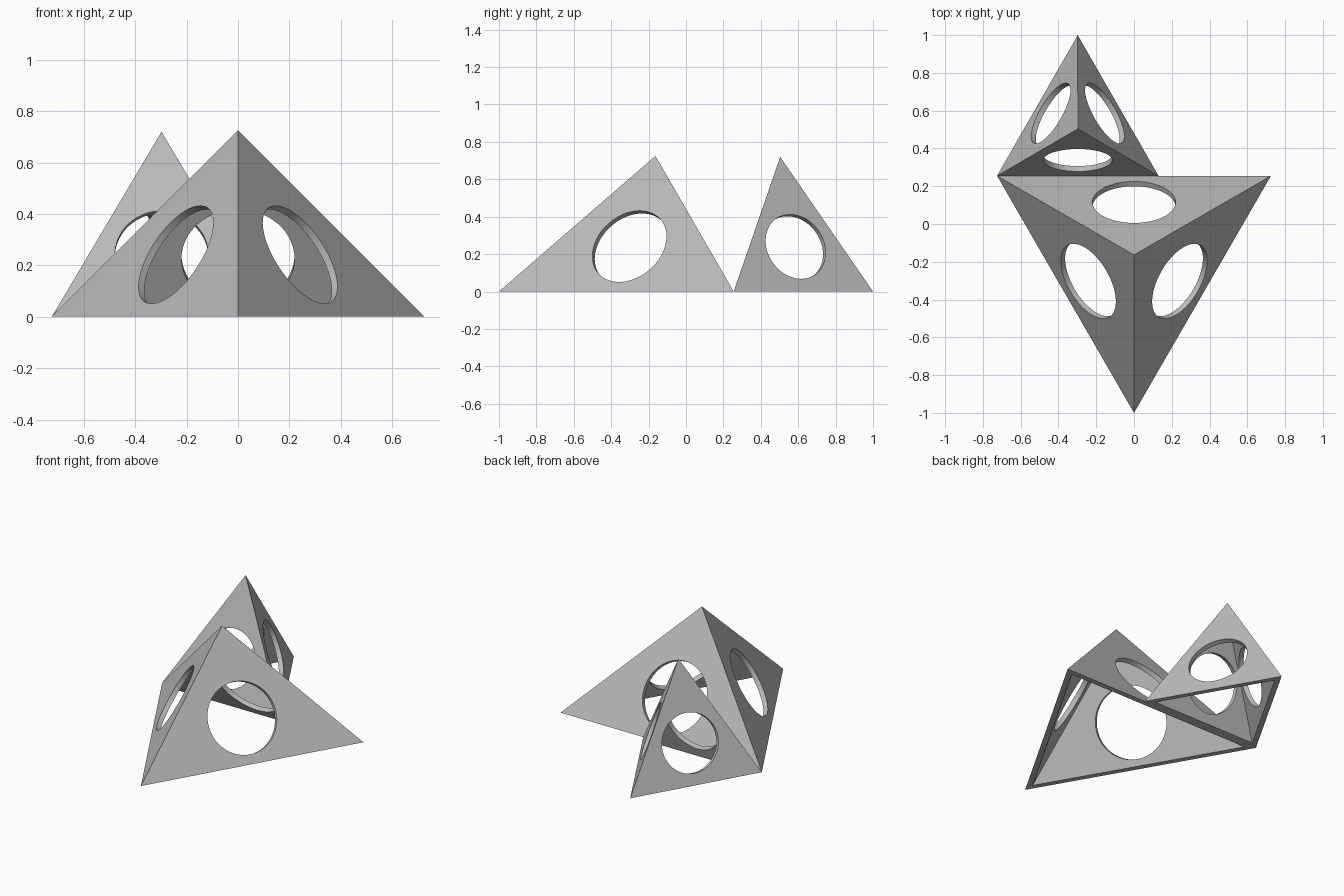
import bpy, bmesh, math
from mathutils import Vector, Matrix

cube = bpy.data.objects.get("Cube")
if cube:
    bpy.data.objects.remove(cube, do_unlink=True)

WALL = 0.03

grey = bpy.data.materials.new("plain grey")
grey.use_nodes = True
colour = (0.5, 0.5, 0.5, 1)
grey.diffuse_color = colour
grey.node_tree.nodes["Principled BSDF"].inputs["Base Color"].default_value = colour


def make_object(name, bm):
    mesh = bpy.data.meshes.new(name)
    bmesh.ops.recalc_face_normals(bm, faces=bm.faces)
    bm.to_mesh(mesh)
    bm.free()
    mesh.materials.append(grey)
    obj = bpy.data.objects.new(name, mesh)
    bpy.context.collection.objects.link(obj)
    return obj


def pierced_pyramid(name, corners, height, hole_radius):
    base = [Vector((x, y, 0)) for x, y in corners]
    centre = sum(base, Vector()) / 3
    apex = centre + Vector((0, 0, height))
    sides = [(base[i], base[(i + 1) % 3]) for i in range(3)]

    # Hollow shell, open underneath, with an even wall thickness
    a, b = sides[0]
    normal = (b - a).cross(apex - a).normalized()
    inner_scale = 1 - WALL / abs((a - centre).dot(normal))
    bm = bmesh.new()
    shells = []
    for scale in (1, inner_scale):
        ring = [bm.verts.new(centre + (p - centre) * scale) for p in base]
        tip = bm.verts.new(centre + (apex - centre) * scale)
        for i in range(3):
            bm.faces.new((ring[i], ring[(i + 1) % 3], tip))
        shells.append(ring)
    outer, inner = shells
    for i in range(3):
        j = (i + 1) % 3
        bm.faces.new((outer[i], outer[j], inner[j], inner[i]))
    pyramid = make_object(name, bm)

    # One round cutter through the middle of each sloping face
    bm = bmesh.new()
    for a, b in sides:
        normal = (b - a).cross(apex - a).normalized()
        place = Matrix.Translation((a + b + apex) / 3)
        turn = normal.to_track_quat('Z', 'Y').to_matrix().to_4x4()
        bmesh.ops.create_cone(bm, cap_ends=True, segments=64, depth=WALL * 4,
                              radius1=hole_radius, radius2=hole_radius,
                              matrix=place @ turn)
    cutter = make_object(name + "_hole_cutter", bm)
    cutter.hide_render = True

    cut = pyramid.modifiers.new("round holes", 'BOOLEAN')
    cut.operation = 'DIFFERENCE'
    cut.solver = 'EXACT'
    cut.object = cutter
    bpy.ops.object.select_all(action='DESELECT')
    bpy.context.view_layer.objects.active = pyramid
    pyramid.select_set(True)
    bpy.ops.object.modifier_apply(modifier=cut.name)
    bpy.data.objects.remove(cutter, do_unlink=True)
    bpy.ops.object.shade_smooth_by_angle(angle=math.radians(30))
    return pyramid


# Two pyramids back to back, meeting along part of one base edge
pierced_pyramid("large_pyramid", [(-0.725, 0.255), (0, -1), (0.725, 0.255)], 0.725, 0.22)
pierced_pyramid("small_pyramid", [(-0.725, 0.255), (0.13, 0.255), (-0.298, 1)], 0.72, 0.182)
